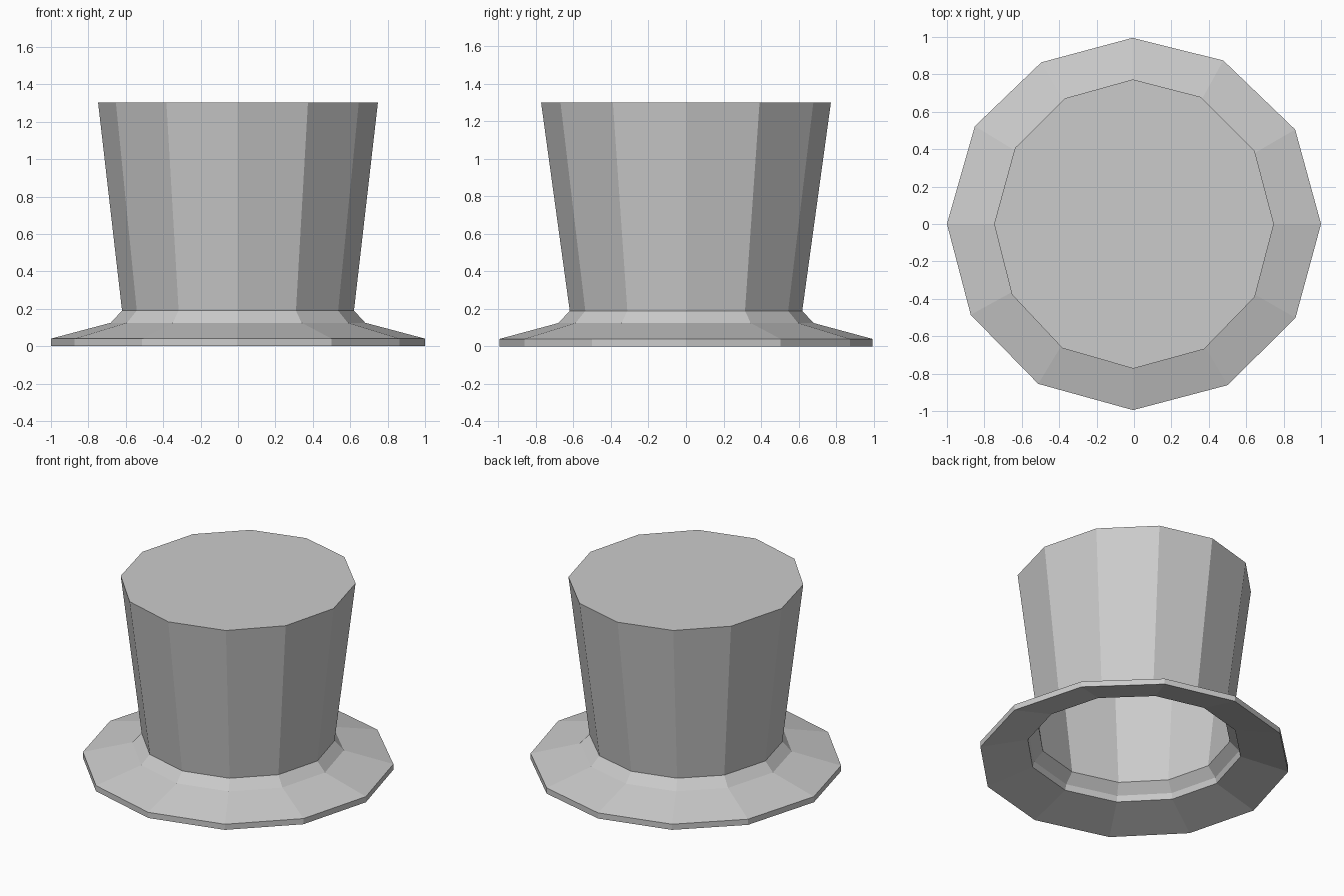
import bpy
import bmesh
from math import sin, cos, radians

cube = bpy.data.objects.get("Cube")
if cube:
    bpy.data.objects.remove(cube, do_unlink=True)

# Plain grey felt
felt = bpy.data.materials.new("grey_felt")
felt.use_nodes = True
felt.diffuse_color = (0.6, 0.6, 0.6, 1)
felt.node_tree.nodes["Principled BSDF"].inputs["Base Color"].default_value = (0.6, 0.6, 0.6, 1)

# Slightly uneven, hand-shaped twelve-sided outline
ANGLES = [radians(a) for a in
          (0, 30.5, 61.5, 90.5, 119.7, 148.3, 180, 209.2, 239.2, 269.7, 300, 329.7)]


def lathe(name, profile, closed=False, cap=False):
    """Join twelve-sided rings given as (x radius, y radius, height)."""
    bm = bmesh.new()
    rings = [[bm.verts.new((rx * cos(a), ry * sin(a), z)) for a in ANGLES]
             for rx, ry, z in profile]
    pairs = list(zip(rings, rings[1:]))
    if closed:
        pairs.append((rings[-1], rings[0]))
    n = len(ANGLES)
    for low, high in pairs:
        for i in range(n):
            j = (i + 1) % n
            bm.faces.new((low[i], low[j], high[j], high[i]))
    if cap:
        bm.faces.new(rings[-1])
    mesh = bpy.data.meshes.new(name)
    bm.to_mesh(mesh)
    bm.free()
    mesh.materials.append(felt)
    obj = bpy.data.objects.new(name, mesh)
    bpy.context.collection.objects.link(obj)
    return obj


# Sloping brim with a thin outer edge, open in the middle
lathe("brim", [(0.69, 0.69, 0.085), (1, 0.995, 0), (1, 0.995, 0.04), (0.68, 0.68, 0.125)],
      closed=True)

# Hollow crown: flared collar, widening wall and flat top
lathe("crown", [(0.68, 0.68, 0.125), (0.62, 0.62, 0.19), (0.748, 0.773, 1.302)], cap=True)
